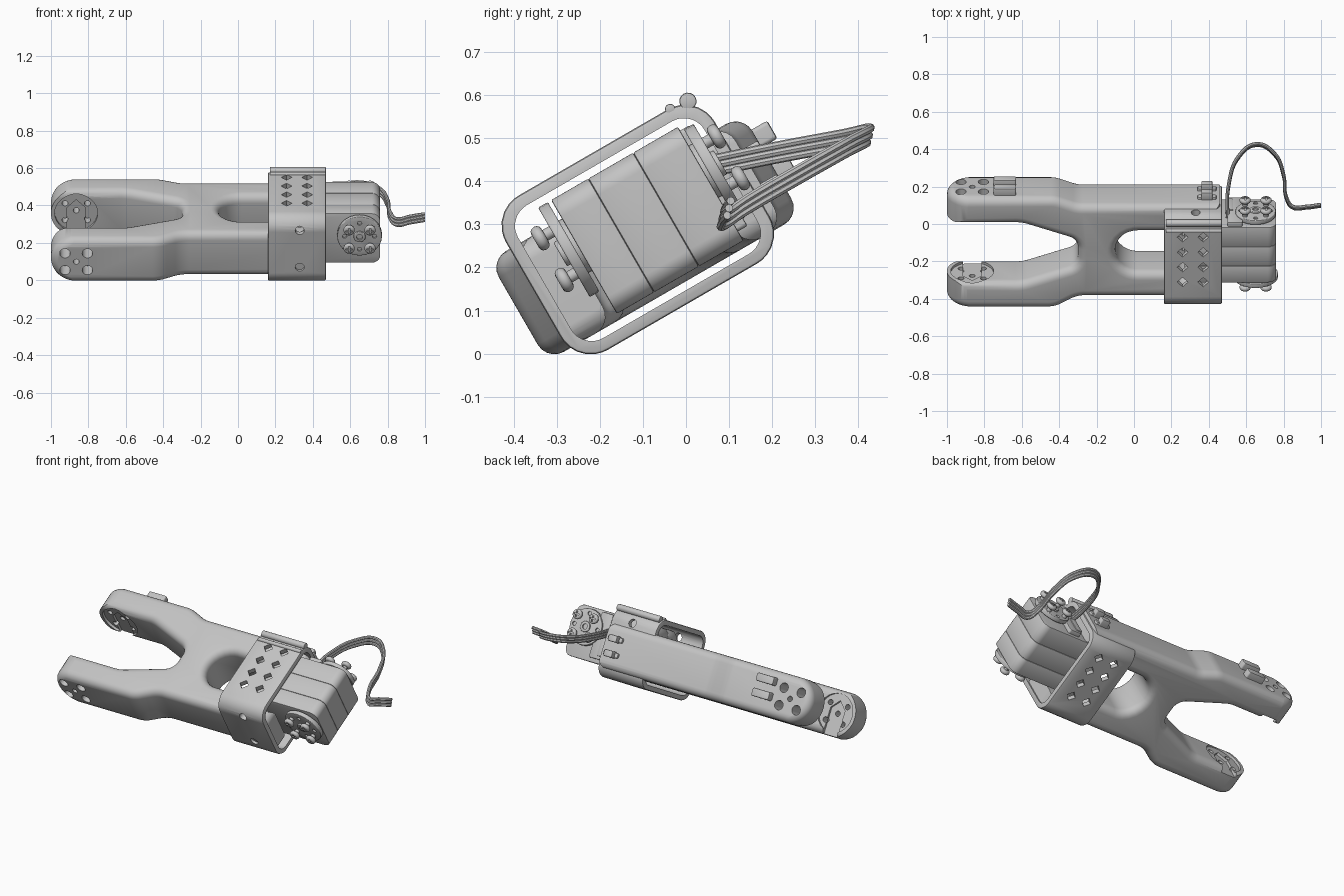
import bpy, bmesh, math
from mathutils import Vector, Matrix

cube = bpy.data.objects.get("Cube")
if cube:
    bpy.data.objects.remove(cube, do_unlink=True)

# One grey for everything
grey = bpy.data.materials.new("light grey")
grey.use_nodes = True
grey.diffuse_color = (0.55, 0.55, 0.55, 1)
grey.node_tree.nodes["Principled BSDF"].inputs["Base Color"].default_value = (0.55, 0.55, 0.55, 1)

# The link is built flat (x along, u across, v up) and rolled about x
ROLL = Matrix.Translation((0, -0.112, 0.288)) @ Matrix.Rotation(math.radians(30), 4, 'X')
AXES = {
    'v': lambda a, b, h: (a, b, h),
    'u': lambda a, b, h: (a, h, b),
    'x': lambda a, b, h: (h, a, b),
}
parts = []


def add(name, mesh, matrix=ROLL):
    obj = bpy.data.objects.new(name, mesh)
    bpy.context.scene.collection.objects.link(obj)
    obj.matrix_world = matrix
    mesh.materials.clear()
    mesh.materials.append(grey)
    parts.append(obj)
    return obj


def fillet(corners, steps=7):
    """Round each (a, b, radius) corner of a polygon."""
    out = []
    for i, (a, b, r) in enumerate(corners):
        p = Vector((a, b))
        if r == 0:
            out.append(p)
            continue
        d1 = (Vector(corners[i - 1][:2]) - p).normalized()
        d2 = (Vector(corners[(i + 1) % len(corners)][:2]) - p).normalized()
        half = d1.angle(d2) / 2
        c = p + (d1 + d2).normalized() * r / math.sin(half)
        s, e = (p + d * r / math.tan(half) - c for d in (d1, d2))
        out += [c + s.lerp(e, k / steps).normalized() * r for k in range(steps + 1)]
    return out


def rect(a0, a1, b0, b1, r=0):
    return fillet([(a0, b0, r), (a1, b0, r), (a1, b1, r), (a0, b1, r)])


def circle(a, b, r, n=28):
    return [Vector((a + r * math.cos(t * math.tau / n), b + r * math.sin(t * math.tau / n)))
            for t in range(n)]


def slab(name, loop, lo, hi, bevel=0, axis='v', steps=5):
    """Extrude a counter-clockwise loop along an axis with rounded rims."""
    count = len(loop)
    inward = []
    for i, p in enumerate(loop):
        d1 = (p - loop[i - 1]).normalized()
        d2 = (loop[(i + 1) % count] - p).normalized()
        n1, n2 = Vector((-d1.y, d1.x)), Vector((-d2.y, d2.x))
        inward.append((n1 + n2) / (1 + n1.dot(n2)))
    rims = [(0, 0)]
    if bevel:
        angles = [k / steps * math.pi / 2 for k in range(steps + 1)]
        rims = [(bevel * (1 - math.sin(t)), bevel * (1 - math.cos(t))) for t in angles]
    levels = [(i, lo + h) for i, h in rims] + [(i, hi - h) for i, h in reversed(rims)]
    bm = bmesh.new()
    rings = [[bm.verts.new(AXES[axis](*(p + n * inset), h)) for p, n in zip(loop, inward)]
             for inset, h in levels]
    for r0, r1 in zip(rings, rings[1:]):
        for i in range(count):
            j = (i + 1) % count
            bm.faces.new((r0[i], r0[j], r1[j], r1[i]))
    bm.faces.new(rings[0])
    bm.faces.new(rings[-1])
    bmesh.ops.recalc_face_normals(bm, faces=bm.faces)
    mesh = bpy.data.meshes.new(name)
    bm.to_mesh(mesh)
    bm.free()
    return add(name, mesh)


def combine(obj, tools, operation='DIFFERENCE'):
    """Apply booleans and discard the tools."""
    for tool in tools:
        mod = obj.modifiers.new("cut", 'BOOLEAN')
        mod.operation, mod.solver, mod.object = operation, 'EXACT', tool
    graph = bpy.context.evaluated_depsgraph_get()
    mesh = bpy.data.meshes.new_from_object(obj.evaluated_get(graph))
    obj.modifiers.clear()
    obj.data = mesh
    for tool in tools:
        parts.remove(tool)
        bpy.data.objects.remove(tool, do_unlink=True)


# Forked body: plan outline trimmed by a round-nosed side profile
plan = fillet([
    (-1.1, -.335, .05), (-.42, -.335, .15), (-.3, -.265, .15), (.55, -.265, .048),
    (.55, -.16, .048), (.25, -.16, .05), (.2, -.11, .05), (-.1, -.11, .12),
    (-.1, .135, .12), (.2, .135, .05), (.25, .195, .05), (.55, .195, .048),
    (.55, .3, .048), (-.3, .3, .15), (-.42, .345, .15), (-1.1, .345, .05),
    (-1.1, .185, .05), (-.6, .185, .2), (-.3, .08, .07), (-.3, -.07, .07),
    (-.6, -.175, .2), (-1.1, -.175, .05)])
body = slab("forked_body", plan, -.16, .11, .045)
side = fillet([(-1, -.162, .135), (.46, -.162, .05), (.46, .112, .05), (-1, .112, .135)], 12)
combine(body, [slab("side_trim", side, -.337, .347, .05, 'u')], 'INTERSECT')

# Fork tip recesses, slots and screw holes
TIP_X, TIP_V = -.865, -.025
slot = [Vector(p) for p in ((-.915, -.3), (-.815, -.3), (-.815, 0), (-.865, .05), (-.915, 0))]
cutters = []
for lo, hi, slot_lo, slot_hi, bore_lo, bore_hi in (
        (.12, .2, .12, .215, .25, .45), (-.19, -.12, -.205, -.12, -.45, -.24)):
    cutters.append(slab("recess", circle(TIP_X, TIP_V, .115), lo, hi, 0, 'u'))
    cutters.append(slab("slot", slot, slot_lo, slot_hi, 0, 'u'))
    for dx in (-.06, .06):
        for dv in (-.052, .052):
            cutters.append(slab("counterbore", circle(TIP_X + dx, TIP_V + dv, .028),
                                bore_lo, bore_hi, 0, 'u'))
for dx, dv in ((-.06, -.052), (.06, -.052), (-.06, .052), (.06, .052), (0, 0)):
    cutters.append(slab("screw_hole", circle(TIP_X + dx, TIP_V + dv, .016, 16), -.5, .5, 0, 'u'))
combine(body, cutters)

# Sleeve around the motor bay, with diamond vents and side holes
sleeve = slab("sleeve", rect(-.28, .28, -.207, .207, .08), .16, .47, .008, 'x', 2)
cutters = [slab("bore", rect(-.25, .25, -.178, .178, .055), 0, .6, 0, 'x')]
for x in (.26, .37):
    for u in (-.11, -.018, .074, .167):
        cutters.append(slab("vent", circle(x, u, .029, 4), -.4, .4))
for v in (.135, -.09):
    cutters.append(slab("side_hole", circle(.33, v, .024), -.4, .4, 0, 'u'))
combine(sleeve, cutters)
slab("sleeve_ridge", circle(.25, .2, .02, 16), .17, .47, .004, 'x', 2)
slab("sleeve_ridge_small", circle(.205, .205, .012, 16), .17, .47, .003, 'x', 2)

# Cable clips on the outer side of the body
for v in (-.045, .045):
    slab("fork_clip", rect(-.75, -.63, v - .024, v + .024, .01), .32, .387, .006, 'u', 2)
    slab("sleeve_clip", rect(.36, .42, v - .045, v - .005, .008), .28, .345, .006, 'u', 2)
    slab("sleeve_clip_foot", rect(.34, .44, v - .04, v - .01, .008), .28, .315, .004, 'u', 2)

# Motor in three stacked sections
for name, lo, hi in (("motor_base", -.14, -.04), ("motor_middle", -.04, .08), ("motor_cap", .08, .2)):
    slab(name, rect(.27, .76, -.145, .16, .045), lo, hi, .004, 'u', 2)
slab("motor_flange", rect(.5, .58, -.12, .15, .01), .19, .225, .004, 'u', 2)
slab("cable_socket", rect(.49, .53, -.1, .02, .005), .19, .23, .004, 'u', 2)

# Output discs with screws at both ends of the motor
HORN_X, HORN_V = .65, .04
for sign, face, radius in ((-1, .135, .12), (1, .195, .108)):
    def disc(name, dx, dv, r, lo, hi, bevel):
        ends = sorted((sign * (face + lo), sign * (face + hi)))
        return slab(name, circle(HORN_X + dx, HORN_V + dv, r), *ends, bevel, 'u', 3)
    disc("output_shaft", 0, 0, .07, 0, .02, 0)
    horn = disc("output_disc", 0, 0, radius, .014, .04, .004)
    holes = [disc("disc_hole", .08 * math.cos(a), .08 * math.sin(a), .012, .03, .08, 0)
             for a in (0, math.pi / 2, math.pi, 3 * math.pi / 2)]
    combine(horn, holes)
    hub = disc("disc_hub", 0, 0, .032, .03, .05, .004)
    combine(hub, [disc("hub_hole", 0, 0, .016, .04, .09, 0)])
    for dx in (-.056, .056):
        for dv in (-.056, .056):
            disc("screw_shank", dx, dv, .014, .03, .065, 0)
            head = disc("screw_head", dx, dv, .03, .058, .085, .012)
            c, d = HORN_X + dx, HORN_V + dv
            ends = sorted((sign * (face + .077), sign * (face + .12)))
            combine(head, [
                slab("cross", rect(c - .018, c + .018, d - .004, d + .004), *ends, 0, 'u'),
                slab("cross", rect(c - .004, c + .004, d - .018, d + .018), *ends, 0, 'u')])

# Three-wire cable looping behind the motor
path = [(.5, .03, .43), (.505, .2, .465), (.56, .36, .495), (.655, .425, .508), (.75, .375, .48),
        (.8, .26, .415), (.815, .14, .345), (.85, .09, .312), (.92, .09, .325), (.998, .1, .338)]
for i in (-1, 0, 1):
    curve = bpy.data.curves.new("wire", 'CURVE')
    curve.dimensions = '3D'
    curve.bevel_depth, curve.bevel_resolution = .0095, 2
    curve.use_fill_caps = True
    curve.resolution_u = 8
    spline = curve.splines.new('BEZIER')
    spline.bezier_points.add(len(path) - 1)
    for point, (x, y, z) in zip(spline.bezier_points, path):
        point.co = (x, y + i * .004, z + i * .017)
        point.handle_left_type = point.handle_right_type = 'AUTO'
    temp = bpy.data.objects.new("wire_path", curve)
    bpy.context.scene.collection.objects.link(temp)
    graph = bpy.context.evaluated_depsgraph_get()
    mesh = bpy.data.meshes.new_from_object(temp.evaluated_get(graph))
    bpy.data.objects.remove(temp, do_unlink=True)
    add("cable_wire", mesh, Matrix.Identity(4))

# Smooth shading with crisp edges
bpy.ops.object.select_all(action='DESELECT')
for obj in parts:
    obj.select_set(True)
bpy.context.view_layer.objects.active = parts[0]
bpy.ops.object.shade_smooth_by_angle(angle=math.radians(35))
